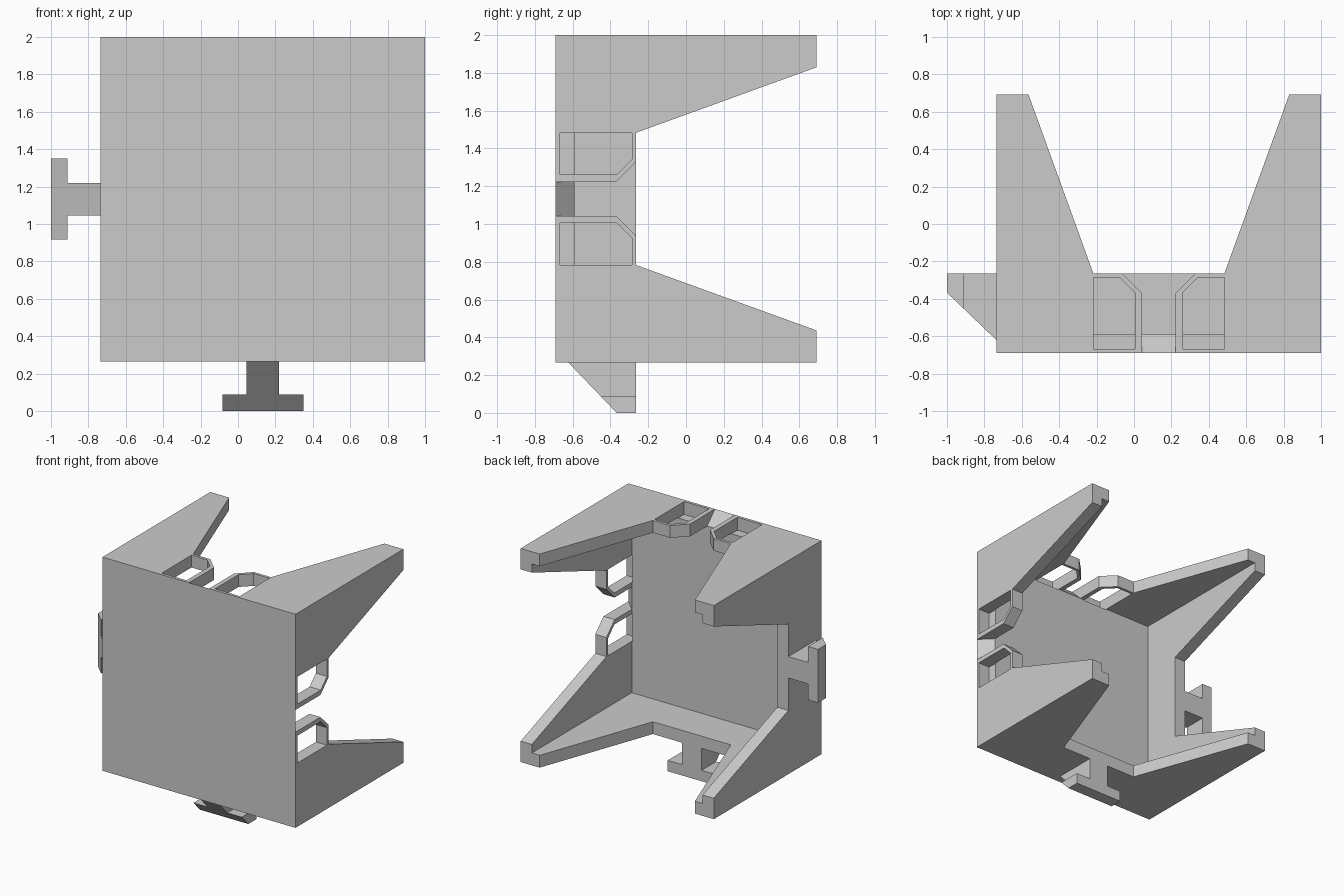
import bpy, bmesh
from mathutils import Vector

cube = bpy.data.objects.get("Cube")
if cube:
    bpy.data.objects.remove(cube, do_unlink=True)

CX = CZ = 0.133      # centre of the square shell: x, and height above 1
HALF = 0.867         # half the shell width
WALL = 0.1
FRONT, RIM, BACK = -0.69, -0.265, 0.692

grey = bpy.data.materials.new("matt grey")
grey.use_nodes = True
grey.diffuse_color = (0.6, 0.6, 0.6, 1)
grey.node_tree.nodes["Principled BSDF"].inputs["Base Color"].default_value = (0.6, 0.6, 0.6, 1)


def place(axis, w, u, y):
    """w runs outward along the axis, u runs across the wall."""
    return Vector((CX + w, y, 1 + CZ + u)) if axis == "x" else Vector((CX + u, y, 1 + CZ + w))


def prism(name, base, top):
    """Solid between two matching outlines."""
    bm = bmesh.new()
    a = [bm.verts.new(p) for p in base]
    b = [bm.verts.new(p) for p in top]
    bm.faces.new(a)
    bm.faces.new(b[::-1])
    for i in range(len(a)):
        j = (i + 1) % len(a)
        bm.faces.new((a[i], b[i], b[j], a[j]))
    bmesh.ops.recalc_face_normals(bm, faces=bm.faces)
    mesh = bpy.data.meshes.new(name)
    bm.to_mesh(mesh)
    bm.free()
    mesh.materials.append(grey)
    obj = bpy.data.objects.new(name, mesh)
    bpy.context.collection.objects.link(obj)
    return obj


def through_wall(name, axis, outline, w0, w1):
    """Outline in (u, y), extruded through the wall."""
    return prism(name, *[[place(axis, w, u, y) for u, y in outline] for w in (w0, w1)])


def across_wall(name, axis, outline, half):
    """Outline in (w, y), extruded across the wall."""
    return prism(name, *[[place(axis, w, u, y) for w, y in outline] for u in (-half, half)])


def combine(target, tool, operation="DIFFERENCE"):
    tool.hide_render = True
    mod = target.modifiers.new("combine", "BOOLEAN")
    mod.object, mod.operation, mod.solver = tool, operation, "EXACT"
    bpy.context.view_layer.objects.active = target
    bpy.ops.object.modifier_apply(modifier=mod.name)
    bpy.data.objects.remove(tool, do_unlink=True)


def rect(h, y0, y1):
    return [(-h, y0), (h, y0), (h, y1), (-h, y1)]


# Hollow shell, open at the back
shell = across_wall("corner_shell", "x", rect(HALF, FRONT, BACK), HALF)
combine(shell, across_wall("hollow", "x", rect(HALF - WALL, FRONT + WALL, 1), HALF - WALL))

# Tapered openings leave four corner legs
slope = (0.697 - 0.35) / (BACK - RIM)
far = 0.75
opening = [(-0.35, RIM), (0.35, RIM),
           (0.35 + slope * (far - RIM), far), (-0.35 - slope * (far - RIM), far)]
for axis in "xz":
    combine(shell, through_wall("taper", axis, opening, -1, 1))

# Slot and two chamfered loops on the left and top walls
inner, outer = HALF - WALL - 0.005, 1
window = [(0.128, -0.667), (0.35, -0.667), (0.35, -0.287), (0.208, -0.287), (0.128, -0.367)]
flare = [(-0.09, -0.37), (0.09, -0.37), (0.22, -0.24), (-0.22, -0.24)]
slot = [(HALF + 0.02, FRONT - 0.02), (HALF - WALL - 0.02, FRONT + WALL + 0.02),
        (HALF - WALL - 0.02, -0.2), (outer, -0.2), (outer, FRONT - 0.02)]
for axis in "xz":
    combine(shell, across_wall("slot", axis, slot, 0.09))
    combine(shell, through_wall("flare", axis, flare, inner, outer))
    for side in (1, -1):
        outline = [(u * side, y) for u, y in window]
        combine(shell, through_wall("window", axis, outline, inner, outer))

# T-shaped connectors with a slanted front, on the right and bottom walls
neck, tip = -1.045, -1.133


def slant(w):
    return -0.367 - (w - tip) * 0.96


for axis, name in (("x", "right_connector"), ("z", "bottom_connector")):
    stem, cap = [[(a, RIM), (b, RIM), (b, slant(b)), (a, slant(a))]
                 for a, b in ((-HALF, neck - 0.02), (neck, tip))]
    connector = across_wall(name, axis, stem, 0.087)
    combine(connector, across_wall("cap", axis, cap, 0.217), "UNION")
